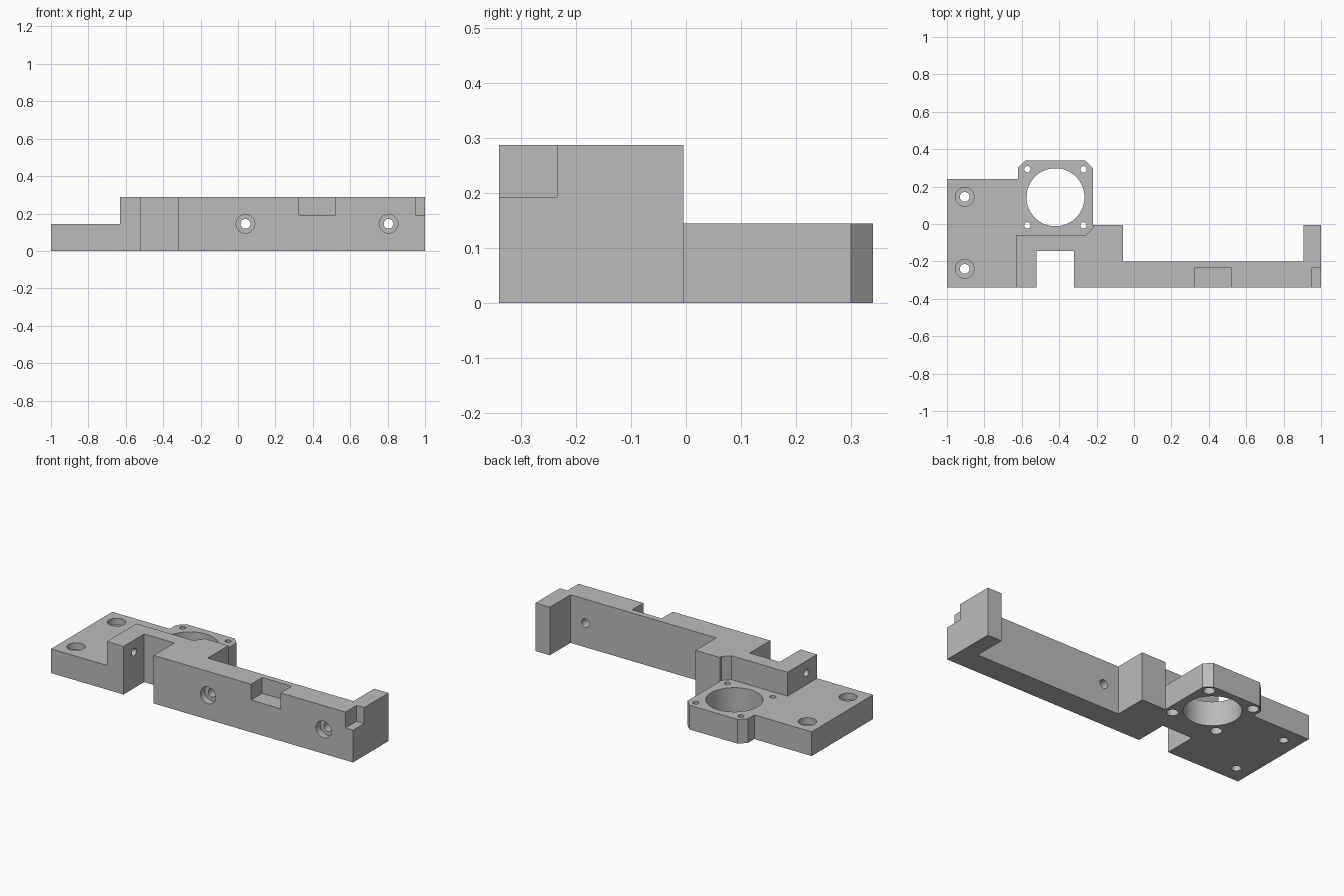
import bpy
import bmesh
from math import radians
from mathutils import Matrix, Vector

cube = bpy.data.objects.get("Cube")
if cube:
    bpy.data.objects.remove(cube, do_unlink=True)

grey = bpy.data.materials.new("plain grey")
grey.use_nodes = True
grey.diffuse_color = (0.5, 0.5, 0.5, 1)
grey.node_tree.nodes["Principled BSDF"].inputs["Base Color"].default_value = (0.5, 0.5, 0.5, 1)

FRONT, BACK = -0.34, 0.34
LOW, HIGH = 0.145, 0.288


def finish(name, bm):
    bmesh.ops.recalc_face_normals(bm, faces=bm.faces)
    mesh = bpy.data.meshes.new(name)
    bm.to_mesh(mesh)
    bm.free()
    mesh.materials.append(grey)
    obj = bpy.data.objects.new(name, mesh)
    bpy.context.collection.objects.link(obj)
    return obj


def prism(name, outline, z0, z1):
    """Extrude a plan outline between two heights."""
    bm = bmesh.new()
    face = bm.faces.new([bm.verts.new((x, y, z0)) for x, y in outline])
    moved = bmesh.ops.extrude_face_region(bm, geom=[face])["geom"]
    bmesh.ops.translate(bm, vec=(0, 0, z1 - z0),
                        verts=[v for v in moved if isinstance(v, bmesh.types.BMVert)])
    return finish(name, bm)


def box(name, x0, x1, y0, y1, z0, z1):
    return prism(name, [(x0, y0), (x1, y0), (x1, y1), (x0, y1)], z0, z1)


def drill(name, start, end, radius, sides=32):
    """Cylinder between two points."""
    a, b = Vector(start), Vector(end)
    turn = (b - a).to_track_quat("Z", "Y").to_matrix().to_4x4()
    bm = bmesh.new()
    bmesh.ops.create_cone(bm, cap_ends=True, segments=sides, radius1=radius, radius2=radius,
                          depth=(b - a).length, matrix=Matrix.Translation((a + b) / 2) @ turn)
    return finish(name, bm)


# Bracket outline: foot plate, clamp slot, long bar, end lug, motor plate
mx, my, half, chamfer = -0.42, 0.14, 0.2, 0.04
left, right = mx - half, mx + half
bracket = prism("bracket_body", [
    (-1, FRONT), (-0.52, FRONT), (-0.52, -0.145), (-0.32, -0.145), (-0.32, FRONT),
    (1, FRONT), (1, -0.005), (0.905, -0.005), (0.905, -0.2), (-0.06, -0.2),
    (-0.06, -0.005), (right, -0.005), (right, BACK - chamfer), (right - chamfer, BACK),
    (left + chamfer, BACK), (left, BACK - chamfer), (left, 0.24), (-1, 0.24)], 0, HIGH)

cutters = []
# Lowered area over the foot plate and motor plate
low_y = my - half
cutters.append(prism("step_cutter", [
    (-1.2, -0.5), (-0.63, -0.5), (-0.63, low_y), (right - chamfer, low_y),
    (right, low_y + chamfer), (right, -0.005), (-0.1, 0.5), (-1.2, 0.5)], LOW, 0.4))

# Notches in the upper front edge
for x0, x1 in ((0.325, 0.52), (0.95, 1.1)):
    cutters.append(box("notch_cutter", x0, x1, -0.5, -0.235, 0.193, 0.4))

# Counterbored mounting holes in the foot plate
for y in (0.145, -0.24):
    cutters.append(drill("foot_hole", (-0.905, y, -0.1), (-0.905, y, 0.3), 0.026))
    cutters.append(drill("foot_counterbore", (-0.905, y, LOW - 0.04), (-0.905, y, 0.3), 0.05))

# Counterbored holes through the bar
for x in (0.04, 0.805):
    cutters.append(drill("bar_hole", (x, -0.5, LOW), (x, -0.1, LOW), 0.026))
    cutters.append(drill("bar_counterbore", (x, -0.5, LOW), (x, FRONT + 0.04, LOW), 0.05))

# Motor opening and its four screws, counterbored from below
cutters.append(drill("motor_opening", (mx, my + 0.003, -0.1), (mx, my + 0.003, 0.4), 0.155, 64))
for sx in (-0.15, 0.15):
    for sy in (-0.15, 0.15):
        x, y = mx + sx, my + 0.003 + sy
        cutters.append(drill("motor_screw_hole", (x, y, -0.1), (x, y, 0.25), 0.017, 24))
        cutters.append(drill("motor_counterbore", (x, y, -0.1), (x, y, 0.095), 0.032, 24))

# Clamp screw hole through the wall beside the slot
cutters.append(drill("clamp_hole", (-0.75, -0.24, 0.216), (-0.45, -0.24, 0.216), 0.022, 24))

bpy.context.view_layer.objects.active = bracket
for cutter in cutters:
    cut = bracket.modifiers.new("cut", "BOOLEAN")
    cut.operation = "DIFFERENCE"
    cut.solver = "EXACT"
    cut.object = cutter
    bpy.ops.object.modifier_apply(modifier=cut.name)
    bpy.data.objects.remove(cutter, do_unlink=True)

bpy.ops.object.select_all(action="DESELECT")
bracket.select_set(True)
bpy.ops.object.shade_smooth_by_angle(angle=radians(30))
